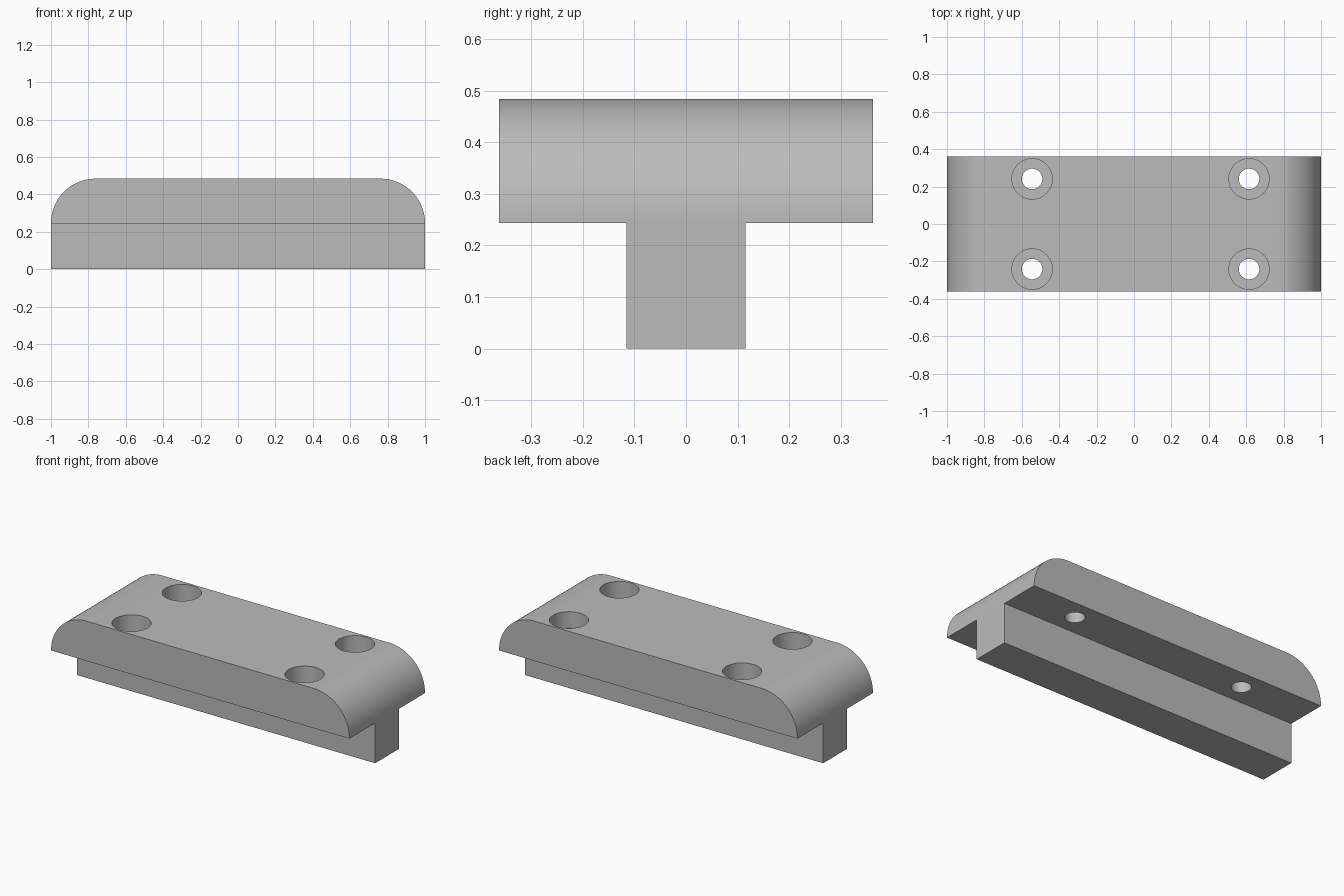
import bpy
import bmesh
from mathutils import Matrix, Vector

default_cube = bpy.data.objects.get("Cube")
if default_cube:
    bpy.data.objects.remove(default_cube, do_unlink=True)

HALF_LENGTH = 1.0
HALF_WIDTH = 0.362
STEM_HALF = 0.115
LEDGE_Z = 0.243
TOP_Z = 0.484
ROUND_RADIUS = 0.238
BORE_DEPTH = 0.1

grey = bpy.data.materials.new("plain grey")
grey.use_nodes = True
colour = (0.5, 0.5, 0.5, 1)
grey.diffuse_color = colour
grey.node_tree.nodes["Principled BSDF"].inputs["Base Color"].default_value = colour


def make_object(name, bm):
    bmesh.ops.recalc_face_normals(bm, faces=bm.faces)
    mesh = bpy.data.meshes.new(name)
    bm.to_mesh(mesh)
    bm.free()
    mesh.materials.append(grey)
    obj = bpy.data.objects.new(name, mesh)
    bpy.context.collection.objects.link(obj)
    return obj


# T-shaped section swept along the length
bm = bmesh.new()
half = [(STEM_HALF, 0), (STEM_HALF, LEDGE_Z), (HALF_WIDTH, LEDGE_Z), (HALF_WIDTH, TOP_Z)]
section = half + [(-y, z) for y, z in reversed(half)]
face = bm.faces.new([bm.verts.new((-HALF_LENGTH, y, z)) for y, z in section])
swept = bmesh.ops.extrude_face_region(bm, geom=[face])["geom"]
bmesh.ops.translate(bm, verts=[v for v in swept if isinstance(v, bmesh.types.BMVert)],
                    vec=Vector((2 * HALF_LENGTH, 0, 0)))

# Rounded top corners at both ends
end_edges = [e for e in bm.edges
             if all(v.co.z > TOP_Z - 0.001 for v in e.verts)
             and abs(e.verts[0].co.x - e.verts[1].co.x) < 0.001]
bmesh.ops.bevel(bm, geom=end_edges, offset=ROUND_RADIUS, offset_type='OFFSET',
                segments=20, profile=0.5, affect='EDGES')
body = make_object("t_rail_body", bm)


def drill(name, radius, bottom, top):
    """Cut one vertical cylinder at each of the four screw positions."""
    bm = bmesh.new()
    for x in (-0.545, 0.615):
        for y in (-0.241, 0.241):
            bmesh.ops.create_cone(bm, cap_ends=True, segments=48, radius1=radius,
                                  radius2=radius, depth=top - bottom,
                                  matrix=Matrix.Translation((x, y, (top + bottom) / 2)))
    cutter = make_object(name, bm)
    cutter.hide_render = True
    cut = body.modifiers.new(name, 'BOOLEAN')
    cut.operation = 'DIFFERENCE'
    cut.solver = 'EXACT'
    cut.object = cutter
    bpy.ops.object.modifier_apply(modifier=cut.name)
    bpy.data.objects.remove(cutter, do_unlink=True)


bpy.ops.object.select_all(action='DESELECT')
body.select_set(True)
bpy.context.view_layer.objects.active = body

# Counterbored screw holes
drill("counterbore_cutter", 0.108, TOP_Z - BORE_DEPTH, TOP_Z + 0.1)
drill("screw_hole_cutter", 0.055, LEDGE_Z - 0.1, TOP_Z + 0.1)

bpy.ops.object.shade_smooth_by_angle(angle=0.6)
